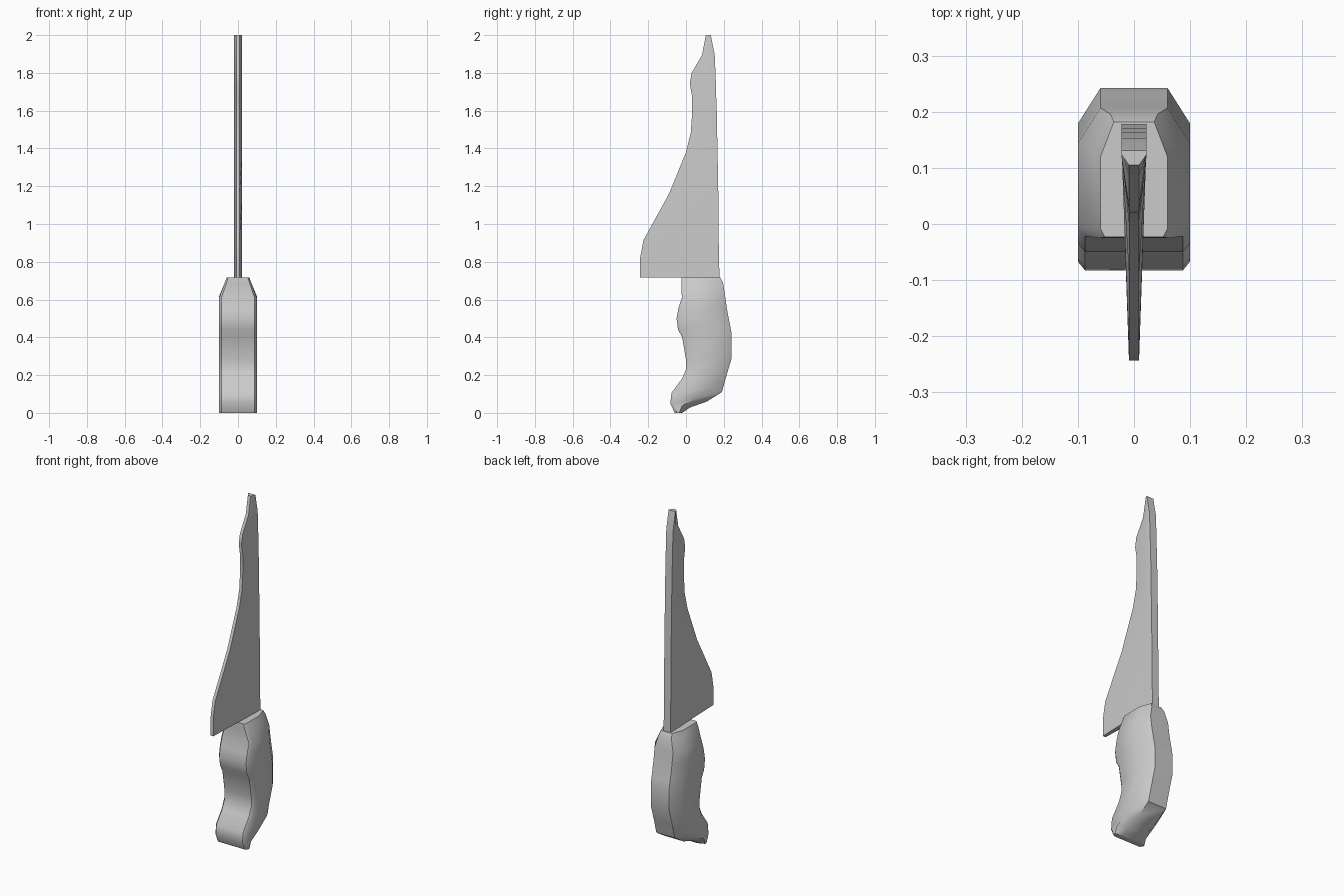
import bpy
import bmesh
import math

if "Cube" in bpy.data.objects:
    bpy.data.objects.remove(bpy.data.objects["Cube"])


def loft(name, rings, angle):
    """Skin a list of equal-length point rings, cap both ends."""
    bm = bmesh.new()
    loops = [[bm.verts.new(p) for p in ring] for ring in rings]
    for a, b in zip(loops, loops[1:]):
        for i in range(len(a)):
            j = (i + 1) % len(a)
            bm.faces.new((a[i], a[j], b[j], b[i]))
    bm.faces.new(loops[0])
    bm.faces.new(loops[-1])
    bmesh.ops.recalc_face_normals(bm, faces=bm.faces)
    mesh = bpy.data.meshes.new(name)
    bm.to_mesh(mesh)
    bm.free()
    ob = bpy.data.objects.new(name, mesh)
    bpy.context.collection.objects.link(ob)
    bpy.ops.object.select_all(action='DESELECT')
    ob.select_set(True)
    bpy.context.view_layer.objects.active = ob
    bpy.ops.object.shade_smooth_by_angle(angle=math.radians(angle))
    return ob


def section(front, back, half):
    """Symmetric ring: half = [(x, distance behind the front)], following the front-to-back tilt."""
    (yf, zf), (yb, zb) = front, back
    length = yb - yf
    pts = [(x, yf + d, zf + (zb - zf) * d / length) for x, d in half]
    return pts + [(-x, y, z) for x, y, z in reversed(pts)]


# Handle: front (y, z), back (y, z), half width
handle_stations = [
    ((-.06, 0), (-.02, 0), .1),
    ((-.083, .05), (.02, .028), .1),
    ((-.077, .106), (.11, .06), .1),
    ((-.022, .18), (.19, .11), .1),
    ((0, .23), (.215, .20), .1),
    ((0, .28), (.242, .29), .1),
    ((-.02, .40), (.242, .42), .1),
    ((-.042, .44), (.235, .455), .1),
    ((-.05, .50), (.225, .505), .1),
    ((-.04, .555), (.216, .555), .1),
    ((-.022, .61), (.207, .62), .1),
    ((-.025, .69), (.196, .69), .07),
    ((-.023, .716), (.182, .716), .06),
]
rings = []
for f, b, w in handle_stations:
    n = b[0] - f[0]
    bevel = min(.063, n * .4)
    rings.append(section(f, b, [(w * .87, 0), (w, min(.016, n * .3)),
                                (w, n - bevel), (w * .6, n)]))
loft("handle", rings, 40)

# Blade: cutting edge y, spine y, height
blade_stations = [
    (-.243, .177, .716), (-.243, .175, .82), (-.225, .173, .915),
    (-.09, .171, 1.16), (0, .167, 1.38), (.025, .165, 1.48),
    (.033, .163, 1.59), (.033, .16, 1.67), (.02, .158, 1.745),
    (.03, .156, 1.80), (.085, .152, 1.895), (.105, .131, 2.0),
]
rings = []
for yf, yb, z in blade_stations:
    n = yb - yf
    rings.append(section((yf, z), (yb, z),
                         [(.009, 0), (.022, n - min(.04, n * .3)), (.022, n)]))
loft("blade", rings, 35)
